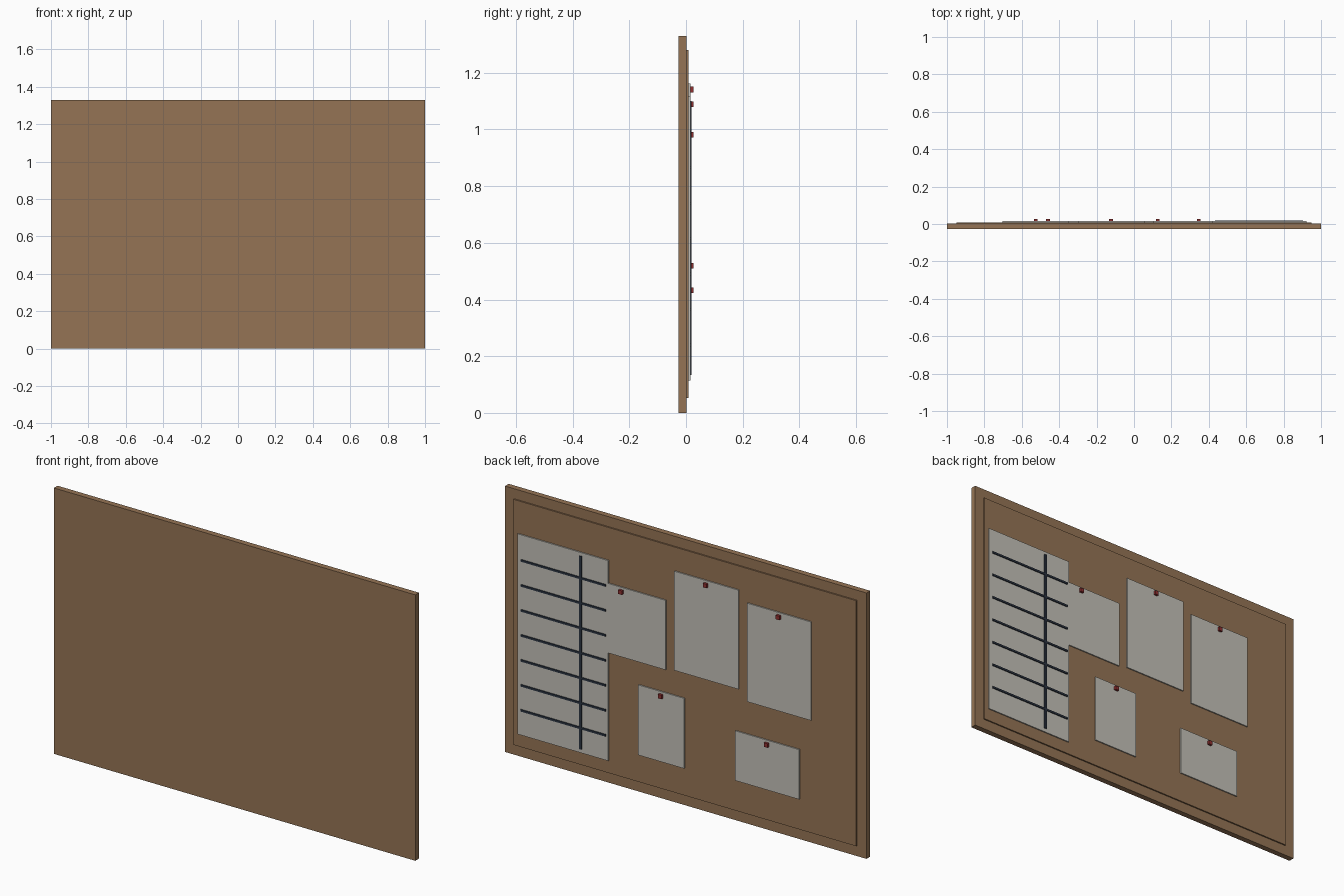
import bpy
import bmesh
from mathutils import Matrix, Vector

if "Cube" in bpy.data.objects:
    bpy.data.objects.remove(bpy.data.objects["Cube"])


def material(name, rgb):
    mat = bpy.data.materials.new(name)
    mat.diffuse_color = (*rgb, 1.0)
    mat.use_nodes = True
    mat.node_tree.nodes["Principled BSDF"].inputs["Base Color"].default_value = mat.diffuse_color
    return mat


WOOD = material("board_brown", (0.30, 0.175, 0.09))
PAPER = material("paper_white", (0.55, 0.53, 0.48))
INK = material("ink_dark", (0.025, 0.035, 0.055))
RED = material("pin_red", (0.28, 0.03, 0.03))


def box(name, x, y, z, mat):
    """Box from (min, max) ranges on each axis."""
    size = Vector([r[1] - r[0] for r in (x, y, z)])
    mid = Vector([(r[1] + r[0]) / 2 for r in (x, y, z)])
    bm = bmesh.new()
    bmesh.ops.create_cube(bm, size=1, matrix=Matrix.Diagonal((*size, 1)))
    mesh = bpy.data.meshes.new(name)
    bm.to_mesh(mesh)
    bm.free()
    mesh.materials.append(mat)
    obj = bpy.data.objects.new(name, mesh)
    obj.location = mid
    bpy.context.collection.objects.link(obj)
    return obj


# Backing board and raised cork panel
box("board", (-1, 1), (-0.027, 0.002), (0, 1.33), WOOD)
box("cork_panel", (-0.948, 0.948), (0.0, 0.009), (0.052, 1.28), WOOD)

# Ruled schedule sheet
SHEET_Y = (0.008, 0.015)
box("schedule_sheet", (0.42, 0.923), SHEET_Y, (0.115, 1.117), PAPER)
LINE_Y = (0.0145, 0.020)
for i in range(7):
    z = 0.99 - 0.125 * i
    box("schedule_row_line", (0.433, 0.903), LINE_Y, (z - 0.005, z + 0.005), INK)
box("schedule_column_line", (0.564, 0.577), LINE_Y, (0.134, 1.10), INK)

# Pinned notes: x range, z range; each has a pin near the top centre
notes = [
    ((0.103, 0.590), (0.655, 1.003)),
    ((-0.300, 0.055), (0.666, 1.162)),
    ((-0.702, -0.348), (0.617, 1.110)),
    ((0.000, 0.254), (0.189, 0.540)),
    ((-0.636, -0.283), (0.205, 0.454)),
]
for x, z in notes:
    box("note", x, SHEET_Y, z, PAPER)
    cx, cz = sum(x) / 2, z[1] - 0.021
    box("pin", (cx - 0.010, cx + 0.010), (0.0145, 0.027),
        (cz - 0.010, cz + 0.010), RED)
